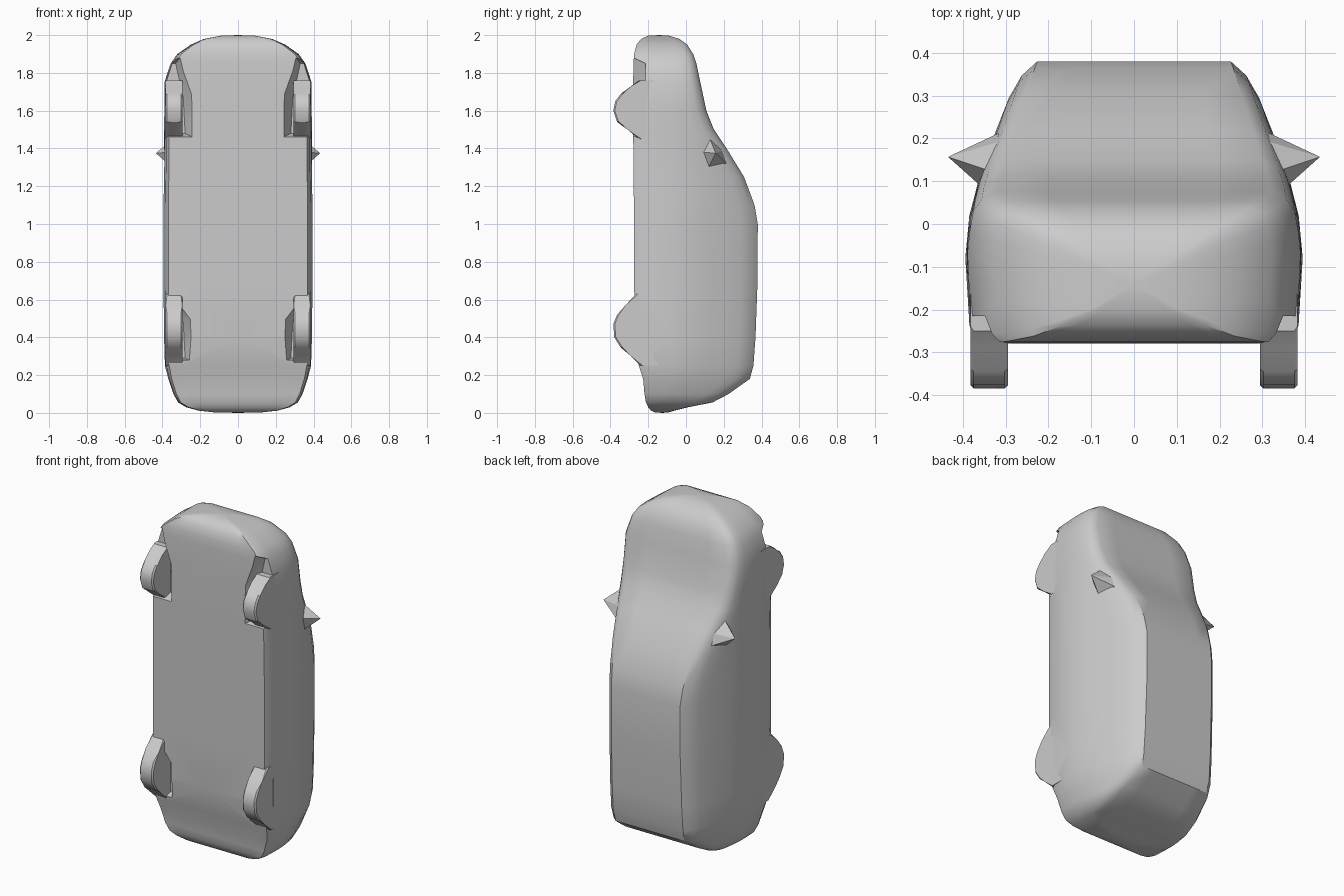
import bpy, bmesh, math

if "Cube" in bpy.data.objects:
    bpy.data.objects.remove(bpy.data.objects["Cube"])

grey = bpy.data.materials.new("body grey")
grey.diffuse_color = (0.6, 0.6, 0.6, 1)
grey.use_nodes = True
grey.node_tree.nodes["Principled BSDF"].inputs["Base Color"].default_value = grey.diffuse_color


def make(name, bm, angle=None):
    bmesh.ops.recalc_face_normals(bm, faces=bm.faces)
    me = bpy.data.meshes.new(name)
    bm.to_mesh(me)
    bm.free()
    ob = bpy.data.objects.new(name, me)
    bpy.context.collection.objects.link(ob)
    me.materials.append(grey)
    if angle:
        smooth(ob, angle)
    return ob


def smooth(ob, angle):
    bpy.ops.object.select_all(action='DESELECT')
    ob.select_set(True)
    bpy.context.view_layer.objects.active = ob
    bpy.ops.object.shade_smooth_by_angle(angle=math.radians(angle))


def lerp(table, v):
    for (a, p), (b, q) in zip(table, table[1:]):
        if v <= b:
            return p + (q - p) * max(0, (v - a) / (b - a))
    return table[-1][1]


# Body: sections from tail (z = 0) to nose (z = 2): z, floor y, top y, half width
SECTIONS = [
    (0.003, -0.165, -0.09, 0.13), (0.012, -0.185, -0.06, 0.21),
    (0.03, -0.2, 0.01, 0.275), (0.055, -0.212, 0.14, 0.318),
    (0.1, -0.22, 0.225, 0.343), (0.18, -0.227, 0.338, 0.37),
    (0.25, -0.25, 0.357, 0.387), (0.4, -0.27, 0.368, 0.392),
    (0.7, -0.275, 0.379, 0.395), (1.0, -0.275, 0.38, 0.395),
    (1.1, -0.276, 0.363, 0.395), (1.25, -0.278, 0.307, 0.393),
    (1.4, -0.279, 0.215, 0.392), (1.5, -0.28, 0.148, 0.392),
    (1.6, -0.28, 0.108, 0.392), (1.75, -0.28, 0.076, 0.39),
    (1.85, -0.278, 0.055, 0.357), (1.9, -0.275, 0.038, 0.322),
    (1.95, -0.262, 0.006, 0.25), (1.98, -0.238, -0.035, 0.18),
    (1.997, -0.2, -0.09, 0.09)]
# Side outline: relative half width at each height y
SIDE = [(-0.28, 0.96), (-0.22, 0.98), (-0.07, 1), (0.02, 0.975), (0.1, 0.925),
        (0.2, 0.835), (0.3, 0.74), (0.38, 0.66)]
# Rows up the side: fraction of height, shoulder rounding
ROWS = [(0, 0.75), (0, 0.97), (0.06, 1), (0.3, 1), (0.45, 1), (0.6, 1),
        (0.75, 1), (0.87, 0.995), (0.95, 0.96), (1, 0.87), (1, 0.55)]

bm = bmesh.new()
rings = []
for z, lo, hi, w in SECTIONS:
    half = []
    for f, c in ROWS:
        y = lo + (hi - lo) * f
        half.append((lerp(SIDE, y) * w * c, y))
    ring = [(0, lo)] + half + [(0, hi)] + [(-x, y) for x, y in reversed(half)]
    rings.append([bm.verts.new((x, y, z)) for x, y in ring])
n = len(rings[0])
for a, b in zip(rings, rings[1:]):
    for i in range(n):
        j = (i + 1) % n
        bm.faces.new((a[i], a[j], b[j], b[i]))
for ring, z in ((rings[0], 0.0), (rings[-1], 2.0)):
    tip = bm.verts.new((0, sum(v.co.y for v in ring) / n, z))
    for i in range(n):
        bm.faces.new((ring[i], ring[(i + 1) % n], tip))
body = make("body", bm)


def loft(bottom, top):
    bm = bmesh.new()
    a = [bm.verts.new(p) for p in bottom]
    b = [bm.verts.new(p) for p in top]
    bm.faces.new(a)
    bm.faces.new(b)
    for i in range(len(a)):
        j = (i + 1) % len(a)
        bm.faces.new((a[i], a[j], b[j], b[i]))
    return bm


# Wheel bulges seen from the side: y, z
REAR = [(-0.15, 0.25), (-0.24, 0.25), (-0.29, 0.31), (-0.345, 0.345), (-0.38, 0.4),
        (-0.385, 0.47), (-0.365, 0.52), (-0.32, 0.57), (-0.265, 0.63), (-0.15, 0.63)]
FRONT = [(-0.15, 1.45), (-0.25, 1.45), (-0.31, 1.5), (-0.365, 1.54), (-0.385, 1.6),
         (-0.375, 1.65), (-0.345, 1.69), (-0.29, 1.72), (-0.25, 1.76), (-0.15, 1.76)]
# Wheel well openings: z range of each
WELLS = {"rear": (0.26, 0.6), "front": (1.45, 1.9)}

for s, side in ((1, "right"), (-1, "left")):
    for end, prof in (("rear", REAR), ("front", FRONT)):
        # Tapered well cut into the floor
        z0, z1 = WELLS[end]
        zm = z0 + 0.25
        outer = [(s * x, -0.32, z) for x, z in
                 ((0.22, z0), (0.45, z0), (0.45, z1), (0.29, z1), (0.22, zm))]
        inner = [(s * x, -0.215, z) for x, z in
                 ((0.28, z0 + .03), (0.42, z0 + .03), (0.42, z1 - .05), (0.33, z1 - .05), (0.29, zm - .03))]
        cutter = make(f"{end}_{side}_well_cutter", loft(outer, inner))
        cutter.hide_render = True
        cutter.hide_set(True)
        mod = body.modifiers.new("well", 'BOOLEAN')
        mod.object = cutter
        mod.solver = 'EXACT'
        # Wheel, narrower at the tread
        zc = sum(z for _, z in prof) / len(prof)
        bm = loft([(s * 0.295, y, z) for y, z in prof],
                  [(s * 0.383, y, z) for y, z in prof])
        rim = [e for e in bm.edges if abs(e.verts[0].co.x - e.verts[1].co.x) < 1e-4
               and max(v.co.y for v in e.verts) < -0.2]
        bmesh.ops.bevel(bm, geom=rim, offset=0.008, segments=1, affect='EDGES')
        make(f"{end}_{side}_wheel", bm, 30)

    # Spiked wing mirror
    bm = bmesh.new()
    base = [bm.verts.new((s * x, y, z)) for x, y, z in
            ((0.36, 0.09, 1.38), (0.35, 0.12, 1.30), (0.29, 0.225, 1.31),
             (0.29, 0.2, 1.39), (0.34, 0.125, 1.455))]
    tip = bm.verts.new((s * 0.435, 0.157, 1.375))
    bm.faces.new(base)
    for i in range(5):
        bm.faces.new((base[i], base[(i + 1) % 5], tip))
    make(f"{side}_mirror", bm)

# Apply the well cuts, then shade the body
bpy.context.view_layer.update()
done = bpy.data.meshes.new_from_object(body.evaluated_get(bpy.context.evaluated_depsgraph_get()))
body.modifiers.clear()
body.data = done
smooth(body, 35)
for ob in [o for o in bpy.data.objects if "cutter" in o.name]:
    bpy.data.objects.remove(ob)
